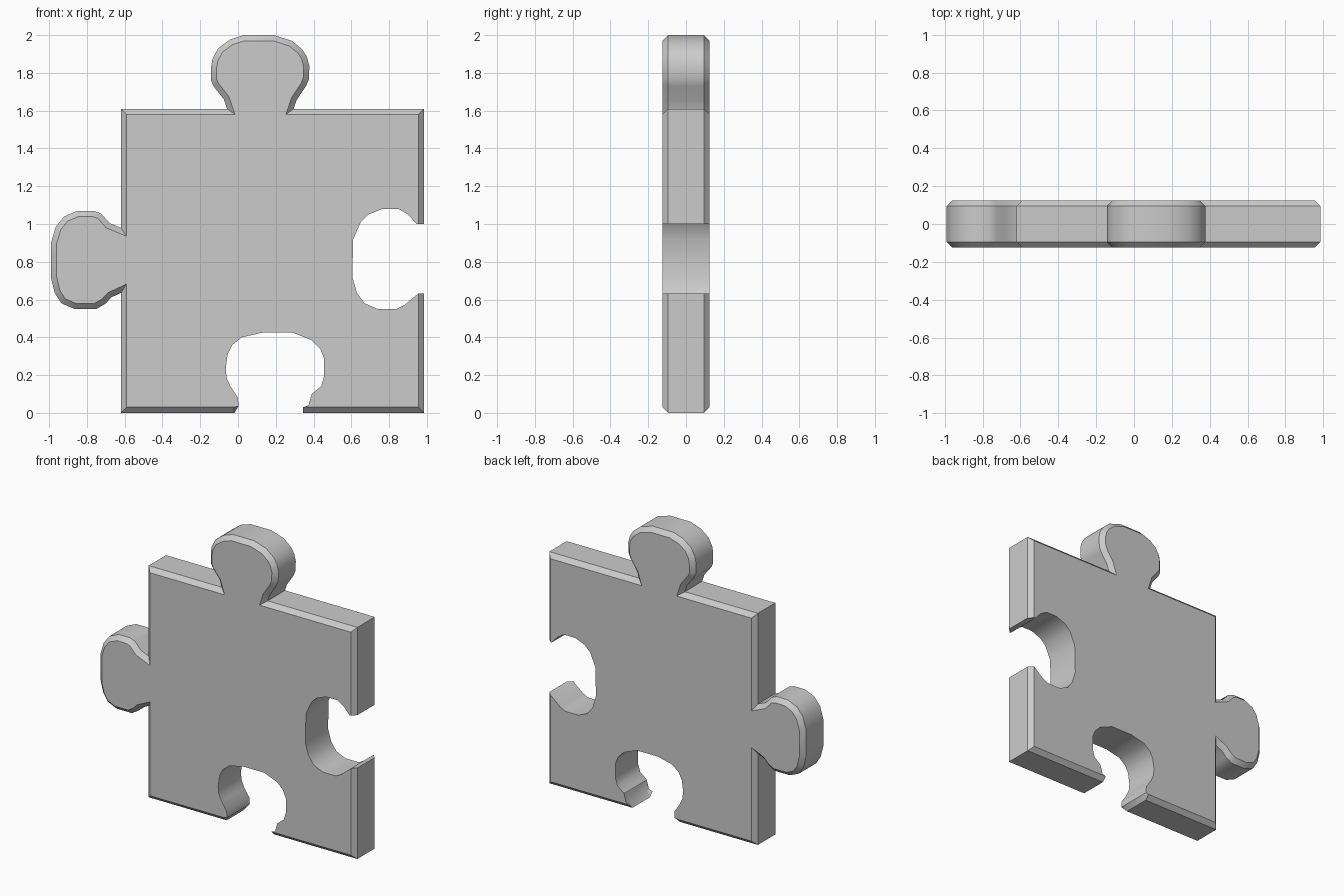
import bpy, bmesh, math
from mathutils import Vector

if "Cube" in bpy.data.objects:
    bpy.data.objects.remove(bpy.data.objects["Cube"])

LEFT, RIGHT, BOTTOM, TOP = -0.62, 0.985, 0.0, 1.61
HALF, BEVEL = 0.125, 0.03

# Front profile (x, z), anticlockwise: notches cut in, tabs stick out
bottom_notch = [(-0.02, 0), (0.003, 0.035), (0, 0.08), (-0.04, 0.14), (-0.06, 0.185),
                (-0.065, 0.235), (-0.055, 0.31), (-0.03, 0.36), (0.02, 0.40),
                (0.13, 0.425), (0.29, 0.425), (0.39, 0.385), (0.435, 0.34),
                (0.455, 0.29), (0.455, 0.19), (0.44, 0.14), (0.39, 0.10),
                (0.373, 0.04), (0.345, 0)]
right_notch = [(RIGHT, 0.633), (0.95, 0.628), (0.88, 0.57), (0.84, 0.55), (0.74, 0.55),
               (0.67, 0.58), (0.63, 0.635), (0.605, 0.72), (0.61, 0.92), (0.65, 1.01),
               (0.69, 1.05), (0.765, 1.08), (0.85, 1.08), (0.90, 1.05), (0.945, 1.0),
               (RIGHT, 1.0)]
top_tab = [(0.295, TOP), (0.31, 1.655), (0.36, 1.73), (0.375, 1.765), (0.378, 1.835),
           (0.365, 1.885), (0.34, 1.925), (0.285, 1.97), (0.19, 2.0), (0.03, 2.0),
           (-0.045, 1.975), (-0.105, 1.93), (-0.135, 1.875), (-0.143, 1.83),
           (-0.143, 1.76), (-0.13, 1.73), (-0.075, 1.66), (-0.058, TOP)]
left_tab = [(LEFT, 0.98), (-0.68, 1.005), (-0.725, 1.055), (-0.765, 1.07), (-0.85, 1.07),
            (-0.92, 1.04), (-0.965, 0.985), (-0.99, 0.9), (-0.99, 0.715), (-0.97, 0.635),
            (-0.935, 0.58), (-0.865, 0.55), (-0.75, 0.55), (-0.70, 0.58), (-0.67, 0.612),
            (LEFT, 0.635)]
notch_points = set(bottom_notch + right_notch)
outline = ([(LEFT, BOTTOM)] + bottom_notch + [(RIGHT, BOTTOM)] + right_notch
           + [(RIGHT, TOP)] + top_tab + [(LEFT, TOP)] + left_tab)


def inset(i):
    """Chamfered position of an outline point; notch walls stay straight."""
    p = Vector(outline[i])
    if outline[i] in notch_points:
        return (min(p.x, RIGHT - BEVEL), max(p.y, BOTTOM + BEVEL))
    d1 = (p - Vector(outline[i - 1])).normalized()
    d2 = (Vector(outline[(i + 1) % len(outline)]) - p).normalized()
    n1, n2 = Vector((-d1.y, d1.x)), Vector((-d2.y, d2.x))
    q = p + (n1 + n2) * BEVEL / (1 + n1.dot(n2))
    return (q.x, q.y)


inner = [inset(i) for i in range(len(outline))]

# Loft the chamfered piece from front face to back face
bm = bmesh.new()
layers = [(inner, -HALF), (outline, BEVEL - HALF), (outline, HALF - BEVEL), (inner, HALF)]
rings = [[bm.verts.new((x, y, z)) for x, z in pts] for pts, y in layers]
for a, b in zip(rings, rings[1:]):
    for i in range(len(a)):
        j = (i + 1) % len(a)
        bm.faces.new((a[i], b[i], b[j], a[j]))
bm.faces.new(rings[0])
bm.faces.new(rings[-1][::-1])
bmesh.ops.recalc_face_normals(bm, faces=bm.faces)

mesh = bpy.data.meshes.new("jigsaw_piece")
bm.to_mesh(mesh)
bm.free()
piece = bpy.data.objects.new("jigsaw_piece", mesh)
bpy.context.collection.objects.link(piece)

# Smooth the rounded rims, keep chamfers crisp
bpy.context.view_layer.objects.active = piece
piece.select_set(True)
bpy.ops.object.shade_smooth_by_angle(angle=math.radians(35))
